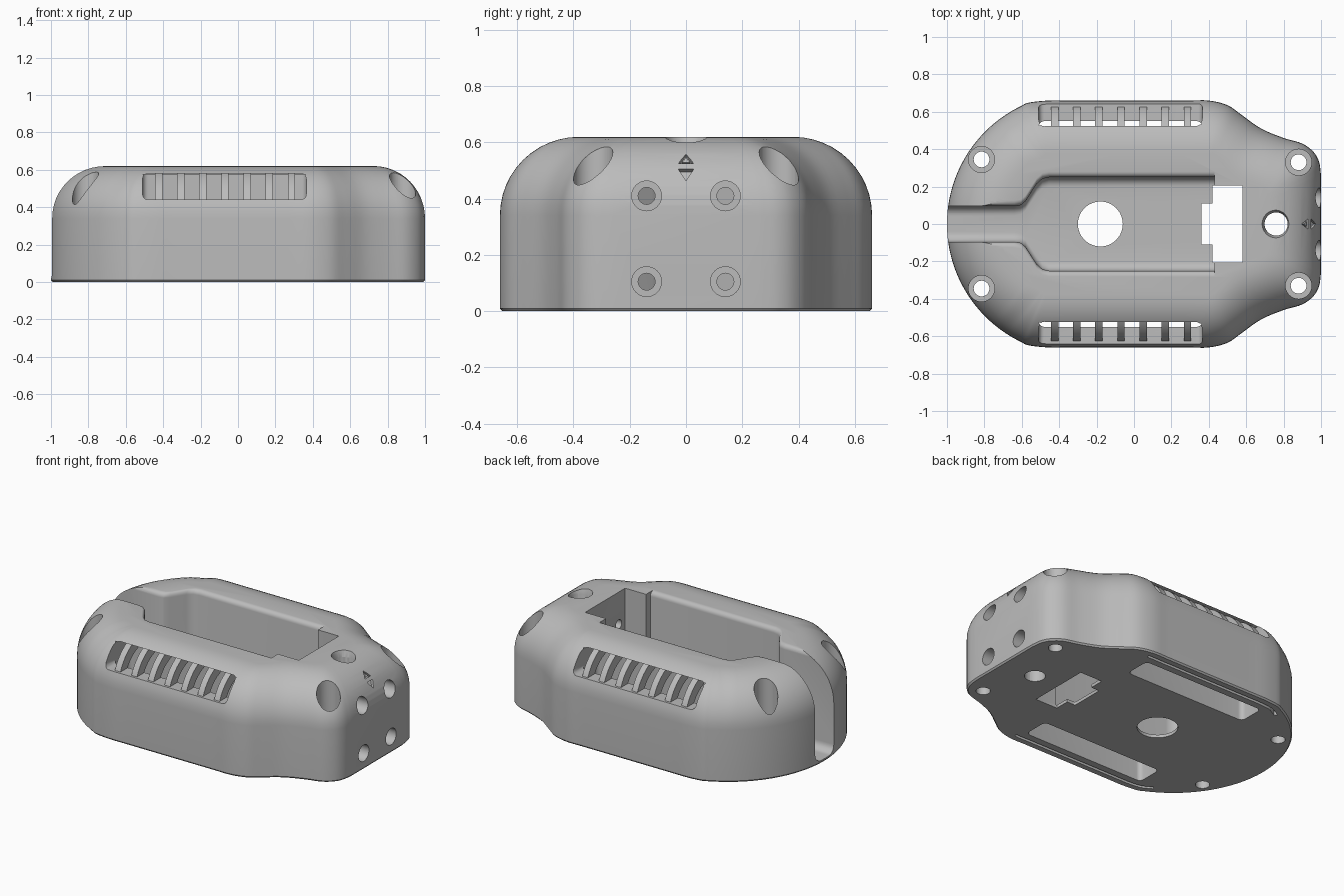
import bpy, bmesh, math
from mathutils import Matrix, Vector

if "Cube" in bpy.data.objects:
    bpy.data.objects.remove(bpy.data.objects["Cube"])

grey = bpy.data.materials.new("plain grey")
grey.use_nodes = True
grey.diffuse_color = (0.5, 0.5, 0.5, 1)
grey.node_tree.nodes["Principled BSDF"].inputs["Base Color"].default_value = (0.5, 0.5, 0.5, 1)

HEIGHT, ROUND = 0.62, 0.28


def finish(name, bm):
    bmesh.ops.recalc_face_normals(bm, faces=bm.faces)
    mesh = bpy.data.meshes.new(name)
    bm.to_mesh(mesh)
    bm.free()
    mesh.materials.append(grey)
    obj = bpy.data.objects.new(name, mesh)
    bpy.context.collection.objects.link(obj)
    return obj


def loft(name, rings):
    """Skin a stack of equal-length rings and cap both ends."""
    bm = bmesh.new()
    loops = [[bm.verts.new(p) for p in ring] for ring in rings]
    n = len(loops[0])
    for a, b in zip(loops, loops[1:]):
        for i in range(n):
            j = (i + 1) % n
            bm.faces.new((a[i], a[j], b[j], b[i]))
    bm.faces.new(loops[0][::-1])
    bm.faces.new(loops[-1])
    return finish(name, bm)


def prism(name, points, depth, matrix):
    """Extrude a flat outline along the local z axis."""
    return loft(name, [[matrix @ Vector((x, y, z)) for x, y in points] for z in (0, depth)])


def rounded_rect(x0, x1, y0, y1, r):
    pts = []
    corners = ((x1 - r, y1 - r), (x0 + r, y1 - r), (x0 + r, y0 + r), (x1 - r, y0 + r))
    for k, (cx, cy) in enumerate(corners):
        for s in range(6):
            a = math.radians(90 * k + 18 * s)
            pts.append((cx + r * math.cos(a), cy + r * math.sin(a)))
    return pts


def circle(r, n=32):
    return [(r * math.cos(i * math.tau / n), r * math.sin(i * math.tau / n)) for i in range(n)]


def smooth_path(pts, steps=4):
    """Catmull-Rom curve through the points."""
    pts = [Vector(p) for p in pts]
    ext = [2 * pts[0] - pts[1]] + pts + [2 * pts[-1] - pts[-2]]
    out = []
    for a, b, c, d in zip(ext, ext[1:], ext[2:], ext[3:]):
        for s in range(steps):
            t = s / steps
            out.append(0.5 * (2 * b + (c - a) * t + (2 * a - 5 * b + 4 * c - d) * t * t
                              + (3 * b - a - 3 * c + d) * t ** 3))
    return out + [pts[-1]]


def cut(target, cutter):
    cutter.hide_render = True
    mod = target.modifiers.new("cut", 'BOOLEAN')
    mod.object = cutter
    mod.operation = 'DIFFERENCE'
    mod.solver = 'EXACT'
    bpy.context.view_layer.objects.active = target
    bpy.ops.object.modifier_apply(modifier=mod.name)
    bpy.data.objects.remove(cutter)


def at(x, y, z):
    return Matrix.Translation((x, y, z))


# Plan of the housing: each half point pairs the wall with the edge of the flat top
angles = [math.radians(a) for a in range(180, 111, -4)]
nose = [(-0.3 + 0.7 * math.cos(a), 0.7 * math.sin(a)) for a in angles]
nose_in = [(-0.3 + 0.42 * math.cos(a), 0.42 * math.sin(a)) for a in angles[:-4]]
nose_in += [(-0.50, 0.355), (-0.49, 0.365), (-0.48, 0.372), (-0.475, 0.378)]
waist = [(0.50, 0.635), (0.58, 0.58), (0.68, 0.51), (0.80, 0.46), (0.90, 0.43),
         (0.96, 0.385), (0.99, 0.33), (1.0, 0.26)]
waist_in = [(0.42, 0.375), (0.455, 0.345), (0.54, 0.265), (0.67, 0.21), (0.71, 0.18),
            (0.72, 0.165), (0.722, 0.15), (0.724, 0.135)]


def half_plan(start, y, end):
    spans = [(-0.46 + 0.86 * i / 8, y) for i in range(9)]
    return smooth_path(start + spans + end)


wall = half_plan(nose, 0.66, waist)
flat = half_plan(nose_in, 0.38, waist_in)


def plan_ring(t, z):
    half = [a.lerp(b, t) for a, b in zip(wall, flat)]
    return [(p.x, p.y, z) for p in half] + [(p.x, -p.y, z) for p in half[:0:-1]]


rings = [plan_ring(0.03, 0), plan_ring(0, 0.01)]
for k in range(13):
    a = math.pi / 2 * k / 12
    rings.append(plan_ring(1 - math.cos(a), HEIGHT - ROUND + ROUND * math.sin(a)))
body = loft("housing", rings)

# Device bay with a narrow cable channel, rounded at floor and rim
bay_half = [(-1.2, 0.095), (-0.64, 0.095), (-0.605, 0.101), (-0.58, 0.122), (-0.52, 0.215),
            (-0.49, 0.242), (-0.455, 0.25), (0.43, 0.25)]


def bay_ring(z, d):
    return [(x, y + d, z) for x, y in bay_half] + [(x, -y - d, z) for x, y in bay_half[::-1]]


arc = [math.radians(15 * i) for i in range(7)]
bay = [bay_ring(0.07 - 0.05 * math.cos(a), 0.05 * (math.sin(a) - 1)) for a in arc]
bay += [bay_ring(HEIGHT - 0.03 + 0.03 * math.sin(a), 0.03 * (1 - math.cos(a))) for a in arc]
bay.append(bay_ring(0.8, 0.03))
cut(body, loft("bay_cutter", bay))

# Connector well, its floor tab, the cable hole and the sensor hole
cut(body, prism("well_cutter", rounded_rect(0.42, 0.58, -0.205, 0.205, 0.003), 1, at(0, 0, -0.1)))
cut(body, prism("tab_cutter", rounded_rect(0.36, 0.45, -0.11, 0.11, 0.01), 0.3, at(0, 0, -0.1)))
cut(body, prism("floor_hole_cutter", circle(0.12, 48), 0.3, at(-0.18, 0, -0.1)))
cut(body, prism("round_hole_cutter", circle(0.062), 1, at(0.76, 0, -0.1)))
cut(body, loft("round_hole_flare", [[(0.76 + x, y, z) for x, y in circle(r)]
                                    for r, z in ((0.06, 0.575), (0.085, 0.65))]))

for side in (1, -1):
    # Corner screw holes with wide sinks
    for x, y in ((-0.815, 0.345), (0.88, 0.33)):
        cut(body, prism("sink_cutter", circle(0.07), 0.8, at(x, side * y, 0.2)))
        cut(body, prism("screw_cutter", circle(0.042), 0.8, at(x, side * y, -0.1)))
    # End face holes running through to the well
    for z in (0.105, 0.41):
        turn = at(0.5, side * 0.14, z) @ Matrix.Rotation(math.pi / 2, 4, 'Y')
        cut(body, prism("end_hole_cutter", circle(0.03), 0.7, turn))
        cut(body, prism("end_sink_cutter", circle(0.053), 0.3, turn @ at(0, 0, 0.38)))
    # Air duct up from the base, and the side vent it feeds
    y0, y1 = sorted((side * 0.38, side * 0.55))
    cut(body, prism("duct_cutter", rounded_rect(-0.51, 0.365, y0, y1, 0.03), 0.675, at(0, 0, -0.1)))
    face = at(0, side * 0.42, 0) @ Matrix.Rotation(math.pi / 2, 4, 'X')
    cut(body, prism("vent_cutter", rounded_rect(-0.51, 0.365, 0.44, 0.58, 0.03), -side * 0.5, face))
    # Thin groove under the rim
    path = [p for p in wall if -0.66 < p.x < 0.42 and p.y > 0.5]
    strip = []
    for inset in (0.16, 0.23):
        line = [a.lerp(b, inset) for a, b in zip(wall, flat) if a in path]
        strip += [(p.x, side * p.y) for p in (line if inset < 0.2 else line[::-1])]
    cut(body, prism("groove_cutter", strip, 0.08, at(0, 0, -0.05)))

# Engraved arrows on the rounded end, lying in the surface slope
tilt = math.asin(0.175 / ROUND)
slope = at(0.72 + 0.262 * math.cos(tilt), 0, 0.34 + 0.262 * math.sin(tilt)) \
    @ Matrix.Rotation(math.pi / 2 - tilt, 4, 'Y')
for way in (1, -1):
    tri = [(-way * 0.06, 0), (-way * 0.012, 0.028), (-way * 0.012, -0.028)]
    cut(body, prism("arrow_cutter", tri, 0.06, slope))
core = prism("arrow_core", [(-0.045, 0), (-0.02, 0.014), (-0.02, -0.014)], 0.014, slope)

# Curved ribs across the vents
ribs = []
for side in (1, -1):
    profile = []
    for r, sweep in ((0.265, range(18, 73, 6)), (0.2, range(72, 17, -6))):
        for deg in sweep:
            a = math.radians(deg)
            profile.append((side * (0.38 + r * math.cos(a)), HEIGHT - ROUND + r * math.sin(a)))
    for i in range(7):
        x = -0.425 + 0.1185 * i
        ribs.append(loft("vent_rib", [[(x + dx, y, z) for y, z in profile] for dx in (-0.02, 0.02)]))

# Smooth curves with crisp edges
for obj in [body, core] + ribs:
    bpy.ops.object.select_all(action='DESELECT')
    obj.select_set(True)
    bpy.context.view_layer.objects.active = obj
    bpy.ops.object.shade_smooth_by_angle(angle=math.radians(30))
